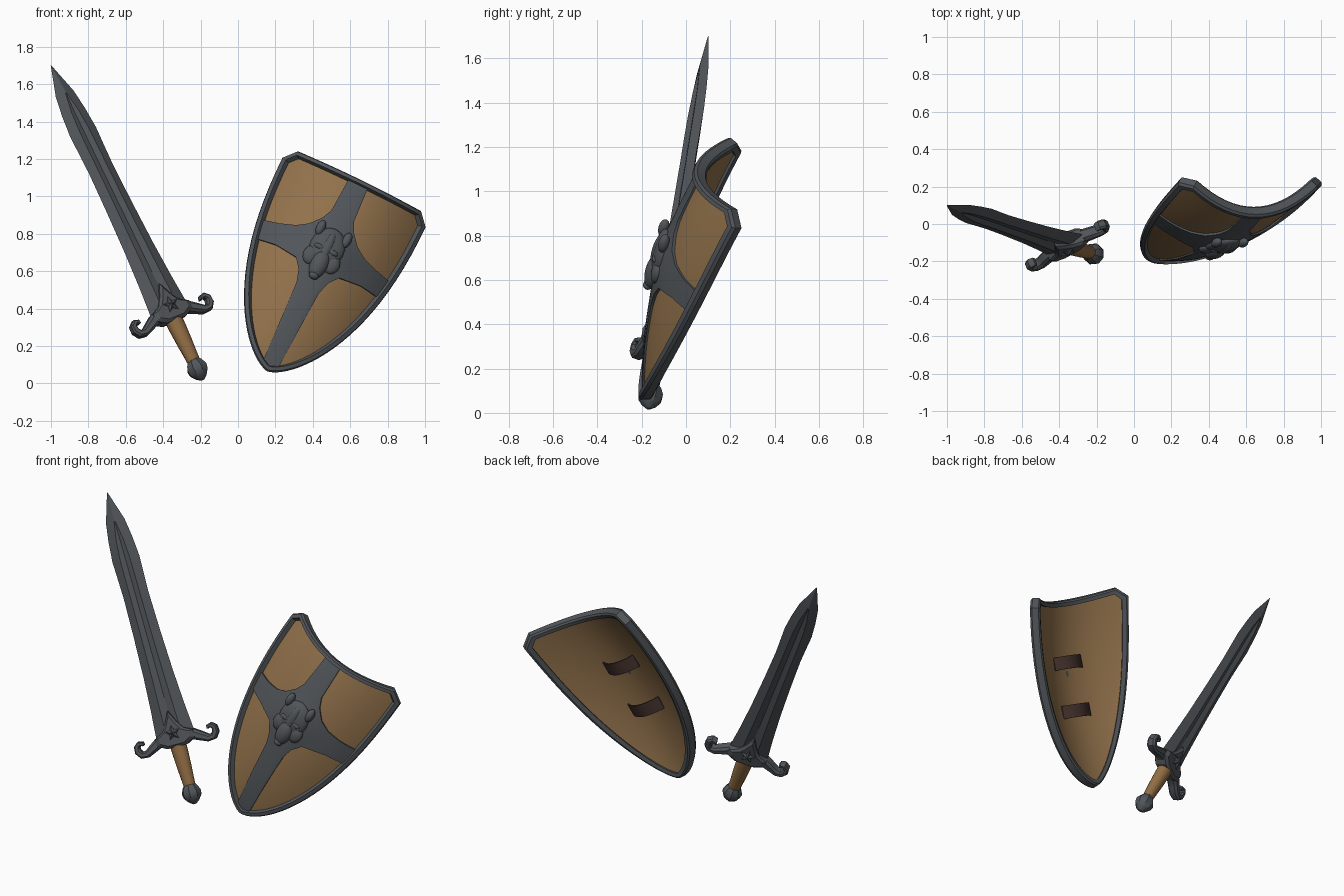
import bpy, bmesh, math
from mathutils import Matrix, Vector

if "Cube" in bpy.data.objects:
    bpy.data.objects.remove(bpy.data.objects["Cube"])


def material(name, rgb):
    m = bpy.data.materials.new(name)
    m.diffuse_color = (*rgb, 1)
    m.use_nodes = True
    m.node_tree.nodes["Principled BSDF"].inputs["Base Color"].default_value = m.diffuse_color
    return m


STEEL = material("dark_steel", (0.083, 0.092, 0.102))
WOOD = material("tan_wood", (0.285, 0.165, 0.070))
GRIP = material("grip_leather", (0.290, 0.155, 0.058))
STRAP = material("strap_leather", (0.055, 0.030, 0.024))


def frame(origin, x, y):
    """Local axes: x across, y along the length, z out of the front."""
    y = Vector(y).normalized()
    x = Vector(x)
    x = (x - y * x.dot(y)).normalized()
    m = Matrix((x, y, x.cross(y))).transposed().to_4x4()
    m.translation = origin
    return m


SWORD = frame((-1.0, 0.10, 1.70), (0.83, 0.46, 0.33), (-0.43, 0.143, 0.891))
SHIELD = frame((0.639, 0.05, 1.059), (0.898, 0, -0.438), (0.426, 0.222, 0.877))


def finish(name, bm, mat, m, angle):
    bmesh.ops.remove_doubles(bm, verts=bm.verts, dist=0.0004)
    bmesh.ops.recalc_face_normals(bm, faces=bm.faces)
    me = bpy.data.meshes.new(name)
    bm.to_mesh(me)
    bm.free()
    me.materials.append(mat)
    ob = bpy.data.objects.new(name, me)
    bpy.context.collection.objects.link(ob)
    ob.matrix_world = m
    if angle:
        bpy.ops.object.select_all(action='DESELECT')
        ob.select_set(True)
        bpy.context.view_layer.objects.active = ob
        bpy.ops.object.shade_smooth_by_angle(angle=math.radians(angle))
    return ob


def loft(name, rings, mat, m, angle=0, loop=False):
    """Skin closed rings of points; cap both ends unless they form a loop."""
    bm = bmesh.new()
    vs = [[bm.verts.new(p) for p in r] for r in rings]
    n = len(vs[0])
    pairs = list(zip(vs, vs[1:])) + ([(vs[-1], vs[0])] if loop else [])
    for a, b in pairs:
        for i in range(n):
            j = (i + 1) % n
            bm.faces.new((a[i], a[j], b[j], b[i]))
    if not loop:
        bm.faces.new(vs[0])
        bm.faces.new(vs[-1])
    return finish(name, bm, mat, m, angle)


def lerp(table, x):
    for (a, fa), (b, fb) in zip(table, table[1:]):
        if x <= b:
            return fa + (fb - fa) * (x - a) / (b - a)
    return table[-1][1]


# ---------------- sword ----------------
# blade: leaf point, two ridges and a hollow fuller; (distance, half width, ridge, thickness, hollow)
rings = []
for d, w, r, h, g in [(0, .002, .0005, .001, .001), (.10, .034, .002, .012, .012),
                      (.17, .057, .003, .018, .018), (.28, .073, .022, .021, .012),
                      (.40, .083, .030, .023, .012), (.50, .080, .031, .024, .012),
                      (.62, .077, .031, .024, .012), (.85, .082, .033, .025, .013),
                      (1.1, .091, .037, .026, .014), (1.3, .103, .042, .028, .015),
                      (1.48, .118, .048, .030, .016)]:
    rings.append([(x, -d, z) for x, z in [(w, 0), (r, h), (0, g), (-r, h),
                                          (-w, 0), (-r, -h), (0, -g), (r, -h)]])
loft("blade", rings, STEEL, SWORD, 12)

# guard centre plate with a raised peak
half = [(.035, -1.39), (.065, -1.435), (.115, -1.462), (.115, -1.505), (.06, -1.535)]
plate = [(0, -1.32)] + half + [(-x, y) for x, y in reversed(half)]
loft("guard_plate", [[(x * k, -1.46 + (y + 1.46) * k, z) for x, y in plate]
                     for z, k in [(-.05, .8), (-.036, 1), (.036, 1), (.05, .8)]], STEEL, SWORD, 25)

# guard arms curling up into hooks
path = [(.06, -1.487, .040), (.11, -1.49, .031), (.155, -1.515, .025), (.19, -1.534, .021),
        (.222, -1.532, .020), (.240, -1.508, .019), (.240, -1.480, .017),
        (.222, -1.464, .015), (.203, -1.468, .012), (.198, -1.480, .006)]
for side, label in [(-1, "left"), (1, "right")]:
    rings = []
    for i, (x, y, w) in enumerate(path):
        a, b = path[max(i - 1, 0)], path[min(i + 1, len(path) - 1)]
        t = Vector((b[0] - a[0], b[1] - a[1])).normalized()
        nx, ny = -t.y, t.x
        h = .036 - .0016 * i
        rings.append([(side * (x + nx * w * k), y + ny * w * k, h * z) for k, z in
                      [(1, .6), (.5, 1), (-.5, 1), (-1, .6), (-1, -.6), (-.5, -1), (.5, -1), (1, -.6)]])
    loft("guard_arm_" + label, rings, STEEL, SWORD, 35)

# star ornaments on both faces of the guard
for side, label in [(1, "front"), (-1, "back")]:
    def star(k, z):
        return [(math.sin(i * math.pi / 5) * k * (.046 if i % 2 == 0 else .021),
                 -1.45 + math.cos(i * math.pi / 5) * k * (.046 if i % 2 == 0 else .021),
                 side * z) for i in range(10)]
    loft("star_" + label, [star(1, .045), star(1, .054), star(.05, .07)], STEEL, SWORD)


def turned(name, profile, n, mat, angle, flat=1.0):
    loft(name, [[(r * math.cos(i * math.tau / n), -d, r * flat * math.sin(i * math.tau / n))
                 for i in range(n)] for d, r in profile], mat, SWORD, angle)


turned("grip", [(1.52, .050), (1.58, .048), (1.66, .044), (1.74, .038), (1.80, .035)], 12, GRIP, 40, .9)
turned("pommel", [(1.768, .034), (1.785, .047), (1.815, .059), (1.84, .055),
                  (1.868, .034), (1.886, .010)], 8, STEEL, 30)


# ---------------- shield ----------------
def half_width(u):
    v = min(max((-u - .006) / 1.124, 0), 1)
    return .416 * (1 - v ** 2.35) ** .65


def top_edge(x):
    x = abs(x)
    if x <= .357:
        return .03 + .025 * (x / .357) ** 2
    return .055 - .061 * (x - .357) / .059


def depth(x, u):
    v = -u / 1.08
    return .26 * v * (1 - v) - 1.1 * x * x


def on_shield(x, u, h=0.0):
    """Point on the curved shield face, lifted by h along its normal."""
    e = .002
    n = Vector(((depth(x - e, u) - depth(x + e, u)) / (2 * e),
                (depth(x, u - e) - depth(x, u + e)) / (2 * e), 1)).normalized()
    return Vector((x, u, depth(x, u))) + n * h


steps = [1 - (1 - i / 24) ** 2 for i in range(25)]

# curved wooden body
cols = [-1 + i / 14 for i in range(29)] + [-.857, .857]
cols = sorted(cols)
rings = []
for v in steps:
    pts = []
    for s in cols:
        u = -.006 - 1.108 * v + (top_edge(s * .416) - .006) * (1 - v)
        pts.append((s * half_width(u) * .97, u))
    rings.append([on_shield(x, u) for x, u in pts] + [on_shield(x, u, -.022) for x, u in reversed(pts)])
loft("shield_body", rings, WOOD, SHIELD, 40)

# steel rim swept round the outline
right = [(half_width(-.006 - 1.124 * v), -.006 - 1.124 * v) for v in steps]
top = [(x, top_edge(x)) for x in [-.357 + .357 * i / 8 for i in range(17)]]
outline = [Vector(p) for p in top + right + [(-x, u) for x, u in reversed(right[:-1])]]
rings = []
for i, p in enumerate(outline):
    a = (p - outline[i - 1]).normalized()
    b = (outline[(i + 1) % len(outline)] - p).normalized()
    inward = Vector((a.y + b.y, -a.x - b.x)).normalized()
    inward /= max(inward.dot(Vector((a.y, -a.x))), .6)
    rings.append([on_shield(*(p + inward * d), h) for d, h in
                  [(0, .014), (.009, .026), (.028, .026), (.032, .0),
                   (.032, -.036), (.009, -.036), (0, -.026)]])
loft("shield_rim", rings, STEEL, SHIELD, 35, loop=True)

# steel cross with flared inner corners and a swollen middle
upper = [(0, .02), (.055, .02), (.066, -.2), (.09, -.255), (.14, -.315), (.2, -.35), (.28, -.37), (.375, -.38)]
lower = [(0, -1.1), (.045, -1.08), (.065, -.64), (.085, -.57), (.125, -.515), (.25, -.49), (.375, -.49)]
xs = sorted({x for x, _ in upper + lower} | {.03, .32})
xs = [-x for x in reversed(xs[1:])] + xs
rings = []
for x in xs:
    hi, lo = lerp(upper, abs(x)), lerp(lower, abs(x))
    us = [hi + (lo - hi) * i / 28 for i in range(29)]
    rings.append([on_shield(x, u, .010 + .022 * math.exp(-((x / .12) ** 2 + ((u + .42) / .14) ** 2)))
                  for u in us] + [on_shield(x, u, -.008) for u in reversed(us)])
loft("shield_cross", rings, STEEL, SHIELD, 40)

# beast head boss in low relief: position, radii
bm = bmesh.new()
blobs = [((0, -.40, .075), (.095, .115, .037)), ((0, -.50, .088), (.048, .085, .038)),
         ((0, -.572, .098), (.027, .020, .022)), ((0, -.40, .092), (.03, .09, .027))]
for s in (-1, 1):
    blobs += [((s * .078, -.315, .082), (.024, .045, .025)),
              ((s * .040, -.415, .098), (.030, .016, .016)),
              ((s * .060, -.470, .078), (.045, .055, .026))]
for loc, r in blobs:
    bmesh.ops.create_icosphere(bm, subdivisions=3, radius=1,
                               matrix=Matrix.Translation(loc) @ Matrix.Diagonal((*r, 1)))
finish("beast_head_boss", bm, STEEL, SHIELD, 60)

# arm straps bowed across the hollow back
for label, u in [("upper", -.35), ("lower", -.65)]:
    rings = []
    for i in range(13):
        k = -1 + i / 6
        x, z = .12 * k, depth(0, u) - .085 + .05 * k * k
        rings.append([(x, u + .04, z), (x, u - .04, z), (x, u - .04, z - .009), (x, u + .04, z - .009)])
    loft("arm_strap_" + label, rings, STRAP, SHIELD, 40)
